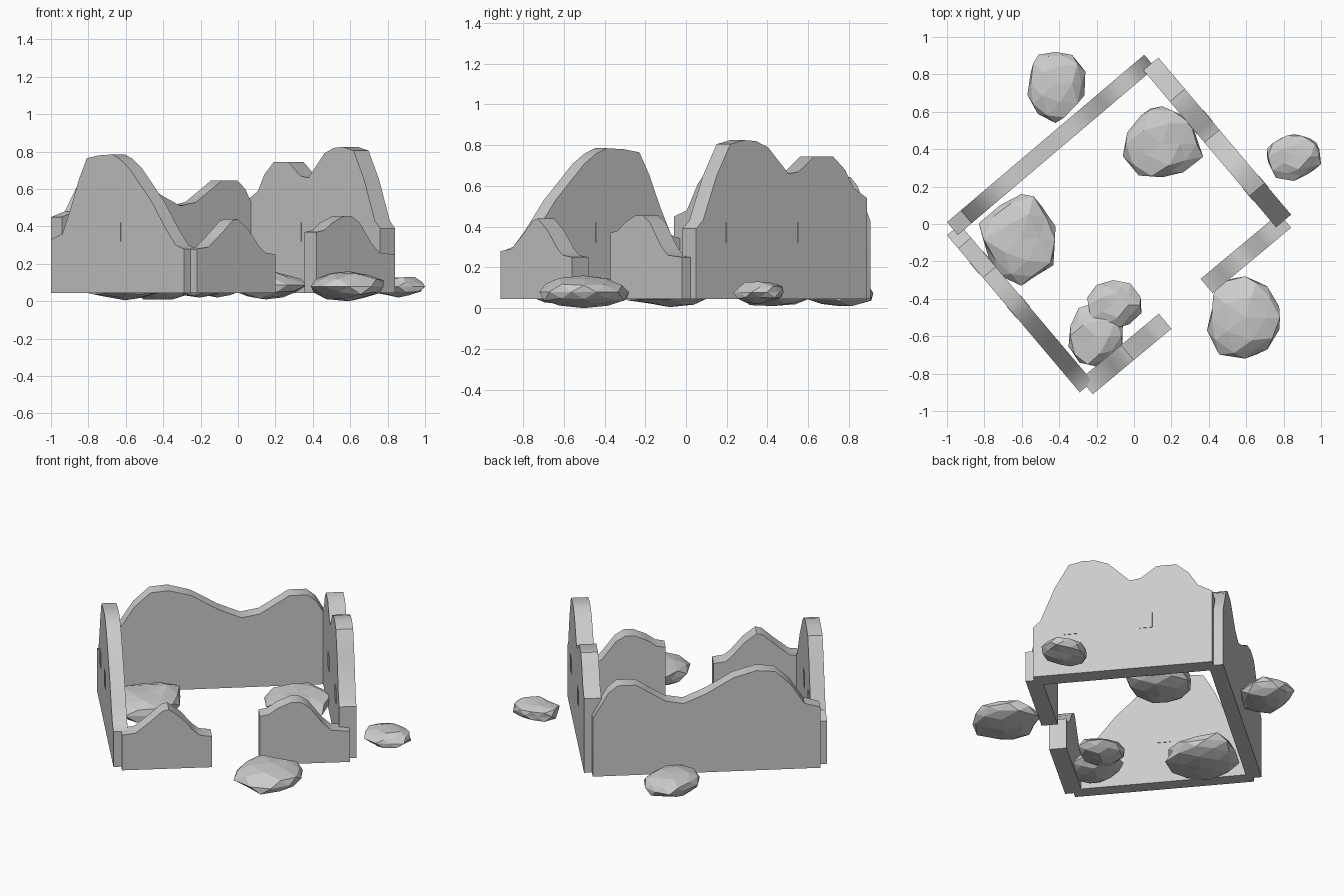
import bpy, bmesh, random
from mathutils import Vector

if "Cube" in bpy.data.objects:
    bpy.data.objects.remove(bpy.data.objects["Cube"])

BASE = 0.045


def finish(name, bm, smooth):
    bmesh.ops.recalc_face_normals(bm, faces=bm.faces)
    me = bpy.data.meshes.new(name)
    bm.to_mesh(me)
    bm.free()
    ob = bpy.data.objects.new(name, me)
    bpy.context.collection.objects.link(ob)
    if smooth:
        bpy.ops.object.select_all(action='DESELECT')
        ob.select_set(True)
        bpy.context.view_layer.objects.active = ob
        bpy.ops.object.shade_smooth_by_angle(angle=0.7)
    return ob


def slab(name, a, b, inward, profile, base, smooth=True):
    """Upright slab from a to b, with top heights given as (fraction, z)."""
    bm = bmesh.new()
    rings = []
    for t, z in profile:
        p = a.lerp(b, t)
        q = p + inward
        rings.append([bm.verts.new((c.x, c.y, h)) for c, h in
                      ((p, base), (p, z), (q, z), (q, base))])
    for r, s in zip(rings, rings[1:]):
        for i in range(4):
            j = (i + 1) % 4
            bm.faces.new((r[i], r[j], s[j], s[i]))
    bm.faces.new(rings[0])
    bm.faces.new(rings[-1][::-1])
    return finish(name, bm, smooth)


def wall(name, a, b, side, thick, profile, windows=()):
    a, b = Vector(a), Vector(b)
    d = (b - a).normalized()
    n = Vector((-d.y, d.x)) * side
    slab(name, a, b, n * thick, profile, BASE)
    # small blocked windows, just proud of both faces
    for k, t in enumerate(windows):
        c = a.lerp(b, t) - n * 0.003
        slab(f"{name}_window_{k + 1}", c - d * 0.04, c + d * 0.04,
             n * (thick + 0.006), [(0, 0.42), (1, 0.42)], 0.32, False)


# broken walls: outer edge start and end, side of the inner face, top outline
wall("back_left_wall", (-1.0, 0.01), (0.055, 0.905), -1, 0.09,
     [(0, .45), (.07, .48), (.13, .61), (.2, .70), (.28, .71), (.38, .67),
      (.5, .57), (.6, .51), (.68, .53), (.76, .6), (.81, .645), (.89, .645),
      (.93, .6), (1, .43)])
wall("back_right_wall", (0.13, 0.89), (0.84, 0.05), -1, 0.105,
     [(0, .54), (.08, .59), (.13, .68), (.2, .745), (.31, .745), (.4, .67),
      (.46, .66), (.58, .79), (.65, .82), (.72, .825), (.8, .805), (.88, .65),
      (.96, .43), (1, .39)], (.37, .79))
wall("front_left_wall", (-1.0, -0.06), (-0.29, -0.9), 1, 0.09,
     [(0, .33), (.085, .36), (.15, .5), (.21, .65), (.27, .765), (.36, .78),
      (.46, .785), (.52, .76), (.59, .71), (.76, .53), (.87, .38), (.94, .3),
      (1, .28)], (.21, .49))
wall("front_left_stub", (-0.22, -0.91), (0.2, -0.56), 1, 0.105,
     [(0, .28), (.15, .29), (.33, .37), (.45, .43), (.52, .44), (.66, .38),
      (.8, .29), (.87, .26), (1, .25)])
wall("front_right_stub", (0.42, -0.37), (0.84, -0.02), 1, 0.1,
     [(0, .37), (.1, .38), (.2, .42), (.35, .455), (.45, .455), (.55, .42),
      (.7, .31), (.8, .26), (1, .25)])

# faceted boulders: x range, y range, z range
rocks = [((-.57, -.26), (.54, .92), (.01, .14)),
         ((-.06, .37), (.25, .63), (.01, .16)),
         ((-.83, -.42), (-.33, .16), (.005, .16)),
         ((-.35, -.06), (-.76, -.42), (.02, .15)),
         ((-.25, .04), (-.56, -.3), (.02, .15)),
         ((.39, .78), (-.72, -.28), (.0, .16)),
         ((.71, 1.0), (.23, .48), (.02, .13))]
random.seed(4)
for k, bounds in enumerate(rocks):
    bm = bmesh.new()
    bmesh.ops.create_icosphere(bm, subdivisions=2, radius=1)
    for v in bm.verts:
        v.co *= random.uniform(0.85, 1.12)
    for i, (lo, hi) in enumerate(bounds):
        c = [v.co[i] for v in bm.verts]
        m, s = min(c), max(c) - min(c)
        for v in bm.verts:
            v.co[i] = lo + (v.co[i] - m) / s * (hi - lo)
    finish(f"rock_{k + 1}", bm, False)
